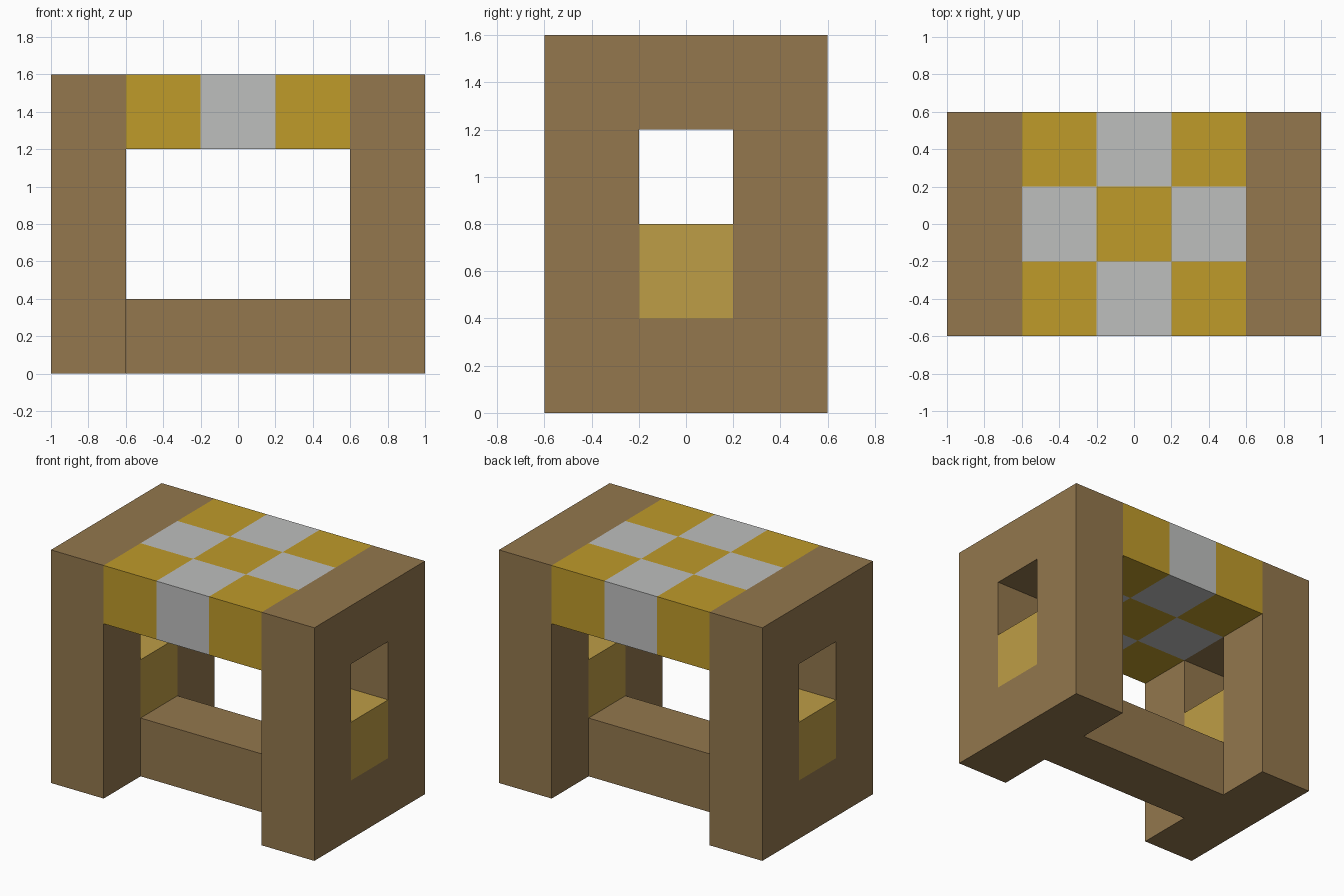
import bpy
import bmesh
from mathutils import Vector

default_cube = bpy.data.objects.get("Cube")
if default_cube:
    bpy.data.objects.remove(default_cube, do_unlink=True)

U = 0.4  # every part sits on this module


def make_material(name, srgb):
    colour = [((c / 255 + 0.055) / 1.055) ** 2.4 for c in srgb] + [1.0]
    mat = bpy.data.materials.new(name)
    mat.use_nodes = True
    mat.diffuse_color = colour
    mat.node_tree.nodes["Principled BSDF"].inputs["Base Color"].default_value = colour
    return mat


wood = make_material("brown wood", (147, 119, 77))
gold = make_material("gold", (191, 155, 42))
silver = make_material("silver", (190, 191, 190))
brass = make_material("pale brass", (190, 157, 70))


def make_slab(name, origin, u, v, depth, counts, materials, holes=()):
    """Extrude a grid of square cells, leaving out the cells in holes."""
    origin, u, v, depth = map(Vector, (origin, u, v, depth))
    bm = bmesh.new()
    verts = [[bm.verts.new(origin + u * i + v * j) for j in range(counts[1] + 1)]
             for i in range(counts[0] + 1)]
    cells = [bm.faces.new((verts[i][j], verts[i + 1][j], verts[i + 1][j + 1], verts[i][j + 1]))
             for i in range(counts[0]) for j in range(counts[1]) if (i, j) not in holes]
    result = bmesh.ops.extrude_face_region(bm, geom=cells, use_keep_orig=True)
    moved = [g for g in result["geom"] if isinstance(g, bmesh.types.BMVert)]
    bmesh.ops.translate(bm, verts=moved, vec=depth)
    bmesh.ops.recalc_face_normals(bm, faces=bm.faces)
    mesh = bpy.data.meshes.new(name)
    bm.to_mesh(mesh)
    bm.free()
    for mat in materials:
        mesh.materials.append(mat)
    obj = bpy.data.objects.new(name, mesh)
    bpy.context.collection.objects.link(obj)
    return obj


def make_box(name, centre, size, mat):
    low = Vector(centre) - Vector(size) / 2
    return make_slab(name, low, (size[0], 0, 0), (0, size[1], 0), (0, 0, size[2]), (1, 1), [mat])


# Side panels with a tall window, half filled by a brass block
for side, sign in (("left", 1), ("right", -1)):
    make_slab(side + "_panel", (sign * 1.5 * U, -1.5 * U, 0), (0, U, 0), (0, 0, U),
              (sign * U, 0, 0), (3, 4), [wood], holes={(1, 1), (1, 2)})
    make_box(side + "_window_block", (sign * 2 * U, 0, 1.5 * U), (U, U, U), brass)

# Low stretcher joining the panels
make_box("stretcher", (0, 0, U / 2), (3 * U, U, U), wood)

# Chequered table top, coloured by square
top = make_slab("chequered_top", (-1.5 * U, -1.5 * U, 3 * U), (U, 0, 0), (0, U, 0),
                (0, 0, U), (3, 3), [gold, silver])
for face in top.data.polygons:
    column, row = (round(max(-1, min(1, c / U))) for c in face.center[:2])
    face.material_index = (column + row) % 2
